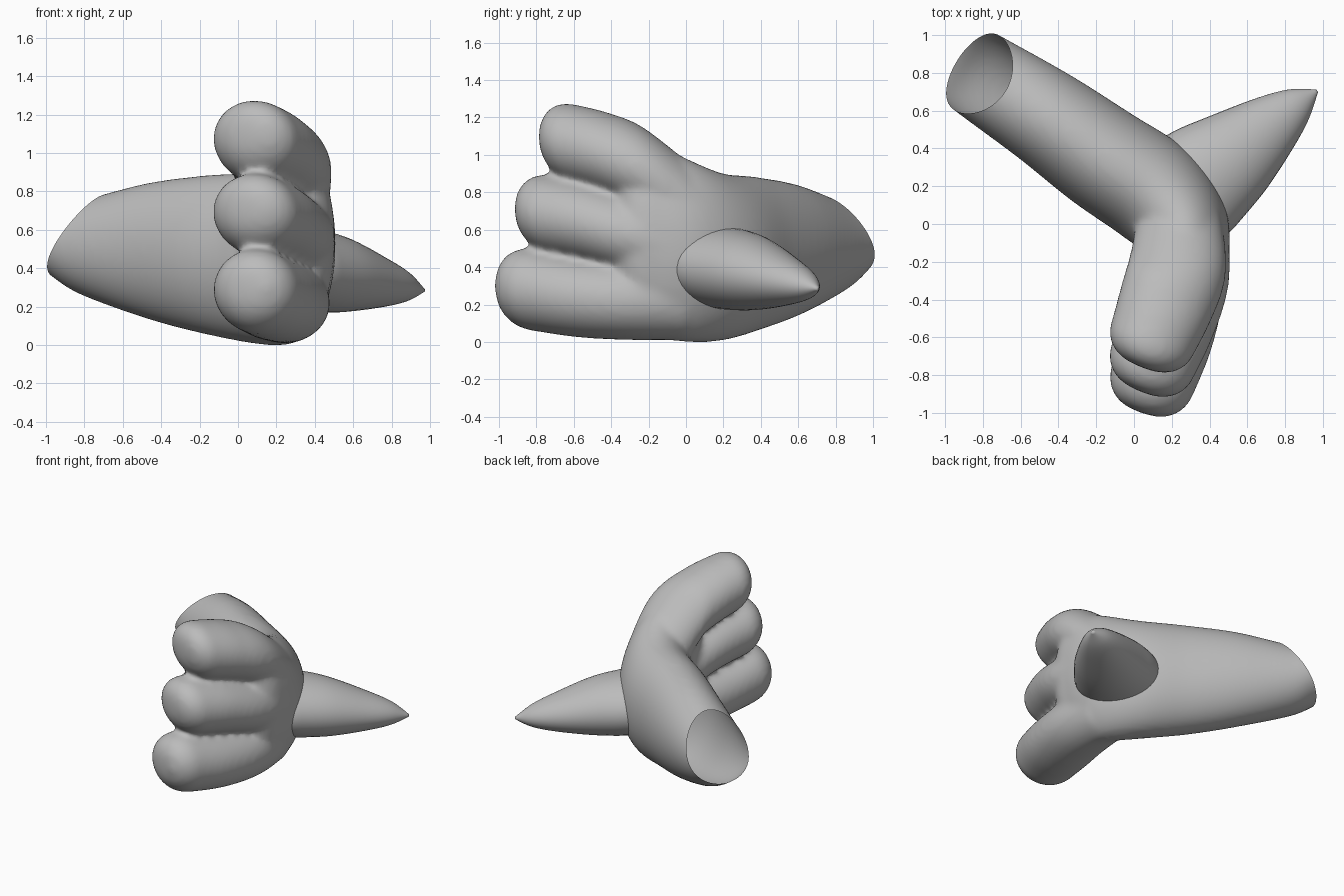
import bpy, bmesh
from math import sin, cos, pi
from mathutils import Vector

cube = bpy.data.objects.get("Cube")
if cube:
    bpy.data.objects.remove(cube)

grey = bpy.data.materials.new("plain grey")
grey.use_nodes = True
colour = (0.5, 0.5, 0.5, 1)
grey.diffuse_color = colour
grey.node_tree.nodes["Principled BSDF"].inputs["Base Color"].default_value = colour

SIDES = 40


def refine(rows, steps=6):
    """Smooth spline through rows of (x, y, z, half width, half height)."""
    pts = [Vector(r) for r in rows]
    out = []
    for i in range(len(pts) - 1):
        p0, p1 = pts[max(i - 1, 0)], pts[i]
        p2, p3 = pts[i + 1], pts[min(i + 2, len(pts) - 1)]
        for k in range(steps):
            t = k / steps
            out.append(0.5 * (2 * p1 + (p2 - p0) * t + (2 * p0 - 5 * p1 + 4 * p2 - p3) * t * t
                              + (3 * p1 - p0 - 3 * p2 + p3) * t ** 3))
    return out + [pts[-1]]


def loft(bm, rows, cap=0.0, lean=0.0):
    """Oval tube along the rows; cap is the length of a rounded end."""
    rings = refine(rows)
    heads = []
    for i in range(len(rings)):
        d = rings[min(i + 1, len(rings) - 1)] - rings[max(i - 1, 0)]
        heads.append(Vector((d[0], d[1], 0)).normalized())
    if cap:
        last, head = rings[-1], heads[-1]
        for k in range(1, 9):
            a = k / 8 * pi / 2 * 0.97
            c = Vector(last[:3]) + (head + Vector((0, 0, lean))) * cap * sin(a)
            s = cos(a) ** 0.75
            rings.append(Vector((*c, last[3] * s, last[4] * s)))
            heads.append(head)
    loops = []
    for r, h in zip(rings, heads):
        side = Vector((-h.y, h.x, 0))
        loops.append([bm.verts.new(Vector(r[:3]) + side * r[3] * cos(t) + Vector((0, 0, r[4] * sin(t))))
                      for t in (2 * pi * j / SIDES for j in range(SIDES))])
    for a, b in zip(loops, loops[1:]):
        for j in range(SIDES):
            k = (j + 1) % SIDES
            bm.faces.new((a[j], a[k], b[k], b[j]))
    bm.faces.new(loops[0])
    bm.faces.new(loops[-1])


def make_object(name, bm):
    bmesh.ops.recalc_face_normals(bm, faces=bm.faces)
    mesh = bpy.data.meshes.new(name)
    bm.to_mesh(mesh)
    bm.free()
    mesh.materials.append(grey)
    obj = bpy.data.objects.new(name, mesh)
    bpy.context.collection.objects.link(obj)
    return obj


def shade(obj):
    for p in obj.data.polygons:
        p.use_smooth = True
        p.material_index = 0


# Arm and palm
bm = bmesh.new()
loft(bm, [(-1.08, 0.97, 0.58, 0.21, 0.17), (-0.95, 0.88, 0.56, 0.22, 0.20),
          (-0.80, 0.78, 0.51, 0.235, 0.25), (-0.46, 0.56, 0.49, 0.26, 0.355),
          (-0.16, 0.345, 0.47, 0.28, 0.415), (0.10, 0.17, 0.455, 0.285, 0.45),
          (0.24, 0.0, 0.49, 0.26, 0.49), (0.265, -0.18, 0.55, 0.24, 0.53)], cap=0.22)

# Three curled fingers, top to bottom
loft(bm, [(0.24, 0.06, 0.70, 0.22, 0.22), (0.23, -0.22, 0.92, 0.26, 0.22),
          (0.17, -0.42, 1.01, 0.255, 0.215), (0.10, -0.60, 1.06, 0.235, 0.21)], cap=0.17, lean=0.25)
loft(bm, [(0.26, 0.0, 0.50, 0.24, 0.22), (0.25, -0.28, 0.57, 0.255, 0.21),
          (0.18, -0.52, 0.64, 0.25, 0.21), (0.10, -0.72, 0.68, 0.235, 0.21)], cap=0.18, lean=0.2)
loft(bm, [(0.24, 0.0, 0.23, 0.21, 0.22), (0.24, -0.3, 0.22, 0.24, 0.21),
          (0.18, -0.58, 0.24, 0.245, 0.215), (0.10, -0.82, 0.28, 0.23, 0.22)], cap=0.19, lean=0.12)
hand = make_object("arm_and_hand", bm)

# Blend the parts into one skin
remesh = hand.modifiers.new("blend", 'REMESH')
remesh.mode = 'VOXEL'
remesh.voxel_size = 0.02
smooth = hand.modifiers.new("soften", 'SMOOTH')
smooth.factor = 0.5
smooth.iterations = 12
deps = bpy.context.evaluated_depsgraph_get()
skin = bpy.data.meshes.new_from_object(hand.evaluated_get(deps))
hand.modifiers.clear()

# Open slanted end of the arm
bm = bmesh.new()
bm.from_mesh(skin)
bmesh.ops.bisect_plane(bm, geom=bm.verts[:] + bm.edges[:] + bm.faces[:],
                       plane_co=(-0.82, 0.79, 0.55), plane_no=(-0.7, 0.43, 0.57), clear_outer=True)
bm.to_mesh(skin)
bm.free()
skin.materials.clear()
skin.materials.append(grey)
hand.data = skin
shade(hand)

# Pointed thumb
bm = bmesh.new()
loft(bm, [(0.20, 0.08, 0.41, 0.29, 0.21), (0.33, 0.21, 0.395, 0.305, 0.22),
          (0.52, 0.355, 0.37, 0.255, 0.20), (0.73, 0.525, 0.33, 0.17, 0.135),
          (0.87, 0.635, 0.305, 0.095, 0.078), (0.97, 0.705, 0.285, 0.008, 0.008)])
shade(make_object("thumb", bm))
